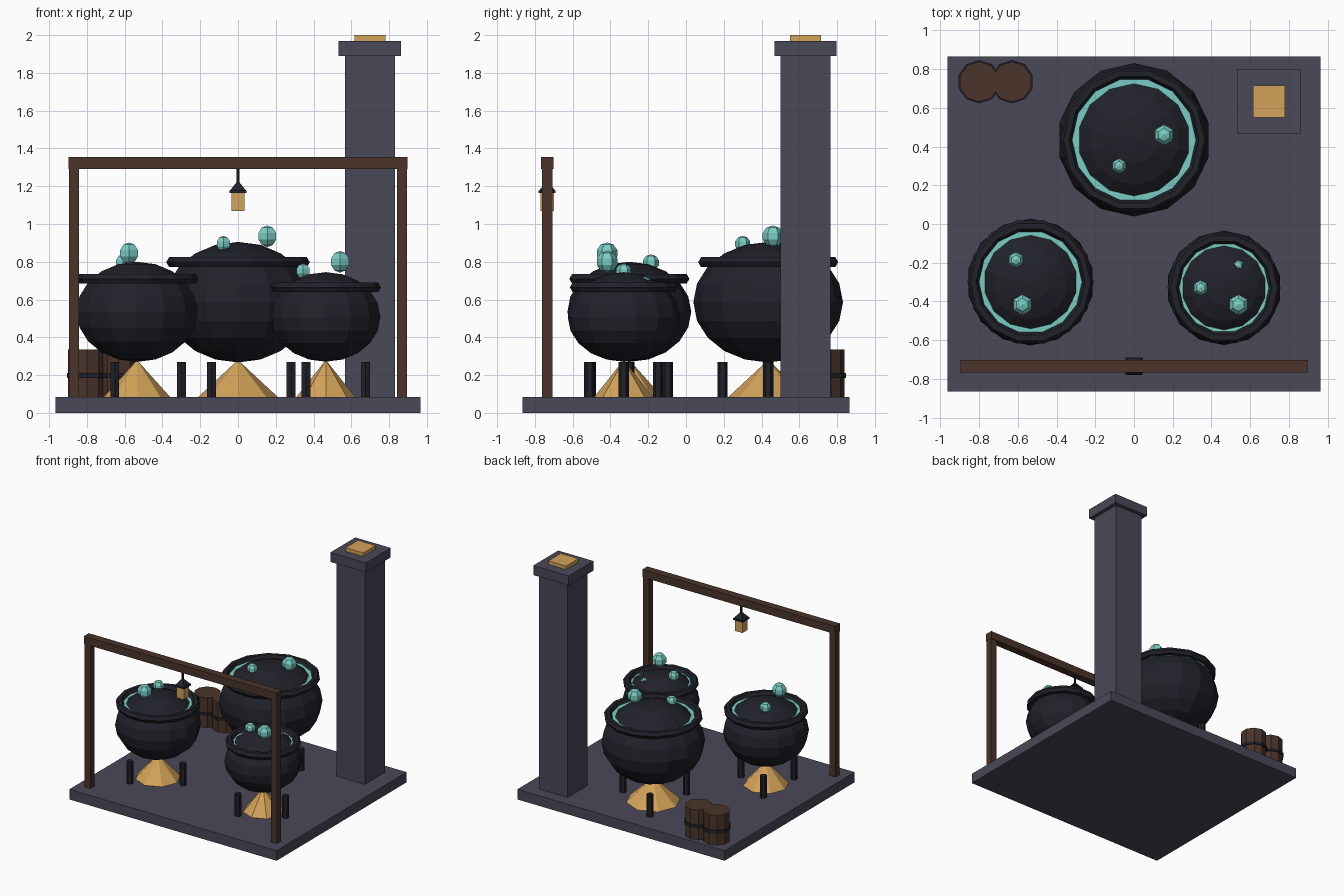
import bpy, bmesh
from math import cos, sin, pi, radians
from mathutils import Matrix

cube = bpy.data.objects.get("Cube")
if cube:
    bpy.data.objects.remove(cube)


def material(name, rgb):
    m = bpy.data.materials.new(name)
    m.use_nodes = True
    m.diffuse_color = (*rgb, 1)
    m.node_tree.nodes["Principled BSDF"].inputs["Base Color"].default_value = (*rgb, 1)
    return m


STONE = material("grey stone", (0.068, 0.065, 0.098))
IRON = material("black iron", (0.015, 0.015, 0.023))
WOOD = material("brown wood", (0.069, 0.034, 0.023))
GLOW = material("amber glow", (0.65, 0.365, 0.1))
BREW = material("teal brew", (0.19, 0.61, 0.55))


def finish(name, bm, mat):
    me = bpy.data.meshes.new(name)
    bm.to_mesh(me)
    bm.free()
    me.materials.append(mat)
    ob = bpy.data.objects.new(name, me)
    bpy.context.collection.objects.link(ob)
    return ob


def box(name, x, y, z0, z1, sx, sy, mat):
    bm = bmesh.new()
    m = Matrix.Translation((x, y, (z0 + z1) / 2)) @ Matrix.Diagonal((sx, sy, z1 - z0, 1))
    bmesh.ops.create_cube(bm, size=1, matrix=m)
    return finish(name, bm, mat)


def cone(name, x, y, z0, z1, r0, r1, sides, mat, turn=0):
    bm = bmesh.new()
    m = Matrix.Translation((x, y, (z0 + z1) / 2)) @ Matrix.Rotation(turn, 4, 'Z')
    bmesh.ops.create_cone(bm, cap_ends=True, segments=sides, radius1=r0, radius2=r1,
                          depth=z1 - z0, matrix=m)
    return finish(name, bm, mat)


def ball(name, x, y, z, r, rz, sides, rings, mat):
    bm = bmesh.new()
    m = Matrix.Translation((x, y, z)) @ Matrix.Diagonal((r, r, rz, 1))
    bmesh.ops.create_uvsphere(bm, u_segments=sides, v_segments=rings, radius=1, matrix=m)
    return finish(name, bm, mat)


def ring(name, x, y, z, major, minor, sides, section, mat):
    bm = bmesh.new()
    loops = []
    for i in range(sides):
        a = 2 * pi * i / sides
        loop = []
        for j in range(section):
            b = 2 * pi * j / section
            r = major + minor * cos(b)
            loop.append(bm.verts.new((x + r * cos(a), y + r * sin(a), z + minor * sin(b))))
        loops.append(loop)
    for i in range(sides):
        p, q = loops[i], loops[(i + 1) % sides]
        for j in range(section):
            k = (j + 1) % section
            bm.faces.new((p[j], q[j], q[k], p[k]))
    return finish(name, bm, mat)


FLOOR = 0.085

# Stone floor and chimney
box("floor_slab", 0, 0, 0, FLOOR, 1.93, 1.73, STONE)
box("chimney_shaft", 0.698, 0.633, FLOOR, 1.89, 0.265, 0.265, STONE)
box("chimney_cap", 0.698, 0.633, 1.89, 1.97, 0.33, 0.33, STONE)
box("chimney_glow", 0.698, 0.633, 1.97, 2.0, 0.165, 0.165, GLOW)

# Wooden frame
FRAME_Y = -0.735
for side, label in ((-1, "right"), (1, "left")):
    box(label + "_post", side * 0.868, FRAME_Y, FLOOR, 1.29, 0.055, 0.055, WOOD)
box("top_beam", 0, FRAME_Y, 1.29, 1.355, 1.795, 0.065, WOOD)

# Hanging lantern
cone("lantern_rod", 0, FRAME_Y, 1.2, 1.29, 0.008, 0.008, 6, IRON)
box("lantern_lid", 0, FRAME_Y, 1.163, 1.177, 0.09, 0.09, IRON)
cone("lantern_roof", 0, FRAME_Y, 1.177, 1.22, 0.06, 0.012, 4, IRON, radians(45))
box("lantern_light", 0, FRAME_Y, 1.07, 1.163, 0.07, 0.07, GLOW)


def cauldron(label, x, y, r, zc, rz, rim_z, rim_r, fire_r, leg_r):
    ball(label + "_pot", x, y, zc, r, rz, 14, 10, IRON)
    ring(label + "_rim", x, y, rim_z, rim_r, 0.03, 14, 6, IRON)
    cone(label + "_brew", x, y, rim_z - 0.02, rim_z, rim_r - 0.015, rim_r - 0.015, 14, BREW)
    cone(label + "_fire", x, y, FLOOR, 0.28, fire_r, 0, 8, GLOW)
    for i in range(3):
        a = 2 * pi * i / 3
        cone(f"{label}_leg_{i + 1}", x + leg_r * cos(a), y + leg_r * sin(a),
             FLOOR, 0.27, 0.027, 0.027, 6, IRON)


# Cauldrons with their fires and legs
cauldron("back_cauldron", 0, 0.435, 0.396, 0.586, 0.319, 0.798, 0.35, 0.21, 0.28)
cauldron("right_cauldron", -0.535, -0.3, 0.328, 0.535, 0.265, 0.71, 0.296, 0.175, 0.235)
cauldron("left_cauldron", 0.465, -0.33, 0.296, 0.508, 0.237, 0.665, 0.262, 0.155, 0.21)

# Bubbles above the pots
bubbles = ((0.155, 0.46, 0.935, 0.057), (-0.077, 0.3, 0.895, 0.042),
           (-0.577, -0.418, 0.845, 0.057), (-0.61, -0.186, 0.795, 0.044),
           (0.54, -0.418, 0.8, 0.057), (0.345, -0.33, 0.75, 0.042),
           (0.536, -0.216, 0.682, 0.04))
for i, (x, y, z, r) in enumerate(bubbles):
    ball(f"bubble_{i + 1}", x, y, z, r, r, 6, 5, BREW)

# Barrels with iron bands
for i, x in enumerate((-0.8, -0.63)):
    cone(f"barrel_{i + 1}", x, 0.735, FLOOR, 0.335, 0.104, 0.104, 10, WOOD)
    cone(f"barrel_band_{i + 1}", x, 0.735, 0.185, 0.21, 0.112, 0.112, 10, IRON)
